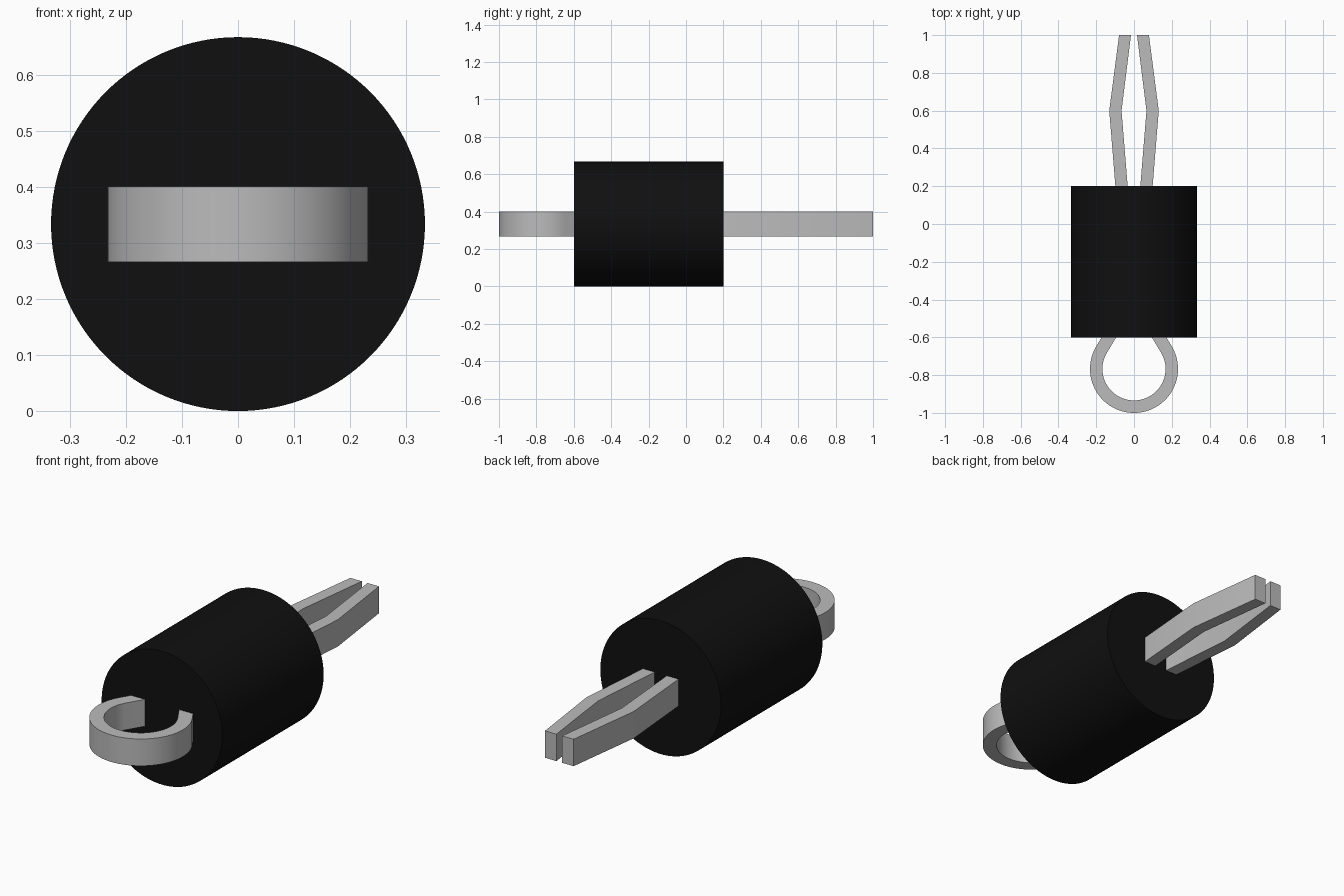
import bpy, bmesh, math

if "Cube" in bpy.data.objects:
    bpy.data.objects.remove(bpy.data.objects["Cube"], do_unlink=True)

R = 1 / 3                # body radius, also the height of the axis
BAND = 0.0672            # half height of the metal strip


def material(name, rgb, rough):
    m = bpy.data.materials.new(name)
    m.use_nodes = True
    m.diffuse_color = (*rgb, 1)
    bsdf = m.node_tree.nodes["Principled BSDF"]
    bsdf.inputs["Base Color"].default_value = (*rgb, 1)
    bsdf.inputs["Roughness"].default_value = rough
    return m


black = material("black plastic", (0.005, 0.005, 0.005), 0.5)
metal = material("grey metal", (0.5, 0.5, 0.5), 0.5)


def finish(obj, mat):
    obj.data.materials.append(mat)
    bpy.ops.object.select_all(action="DESELECT")
    obj.select_set(True)
    bpy.context.view_layer.objects.active = obj
    bpy.ops.object.shade_smooth_by_angle(angle=math.radians(30))


def strip(name, pairs):
    """Upright metal strip from (inner, outer) edge points seen from above."""
    bm = bmesh.new()
    rings = []
    for (ix, iy), (ox, oy) in pairs:
        rings.append([bm.verts.new(p) for p in (
            (ix, iy, R - BAND), (ox, oy, R - BAND),
            (ox, oy, R + BAND), (ix, iy, R + BAND))])
    for a, b in zip(rings, rings[1:]):
        for i in range(4):
            j = (i + 1) % 4
            bm.faces.new((a[i], a[j], b[j], b[i]))
    bm.faces.new(rings[0])
    bm.faces.new(rings[-1])
    bmesh.ops.recalc_face_normals(bm, faces=bm.faces)
    mesh = bpy.data.meshes.new(name)
    bm.to_mesh(mesh)
    bm.free()
    obj = bpy.data.objects.new(name, mesh)
    bpy.context.collection.objects.link(obj)
    finish(obj, metal)


# Cylindrical body lying along y
bpy.ops.mesh.primitive_cylinder_add(vertices=128, radius=R, depth=0.8,
                                    location=(0, -0.2, R),
                                    rotation=(math.pi / 2, 0, 0))
body = bpy.context.object
body.name = "body"
finish(body, black)

# Open ring at the front, its ends running straight into the body
CY, R_IN, R_OUT = -0.767, 0.167, 0.233
GAP = math.radians(31)   # where the arc stops and the straight ends begin
STEPS = 72


def ring_pair(angle, run=0.0):
    c, s = math.cos(angle), math.sin(angle)
    side = 1 if c > 0 else -1
    return [(r * c - side * run * s, CY + r * s + run * abs(c))
            for r in (R_IN, R_OUT)]


start, end = GAP, -math.pi - GAP
pairs = [ring_pair(start + (end - start) * i / STEPS) for i in range(STEPS + 1)]
pairs = [ring_pair(start, 0.12)] + pairs + [ring_pair(end, 0.12)]
strip("ring", pairs)

# Two bent prongs at the back: (y, inner x, outer x)
PRONG = [(0.1, 0.025, 0.0915), (0.2, 0.0335, 0.0985),
         (0.6, 0.066, 0.131), (1.0, 0.016, 0.079)]
for side, name in ((1, "prong_left"), (-1, "prong_right")):
    strip(name, [((side * xi, y), (side * xo, y)) for y, xi, xo in PRONG])
